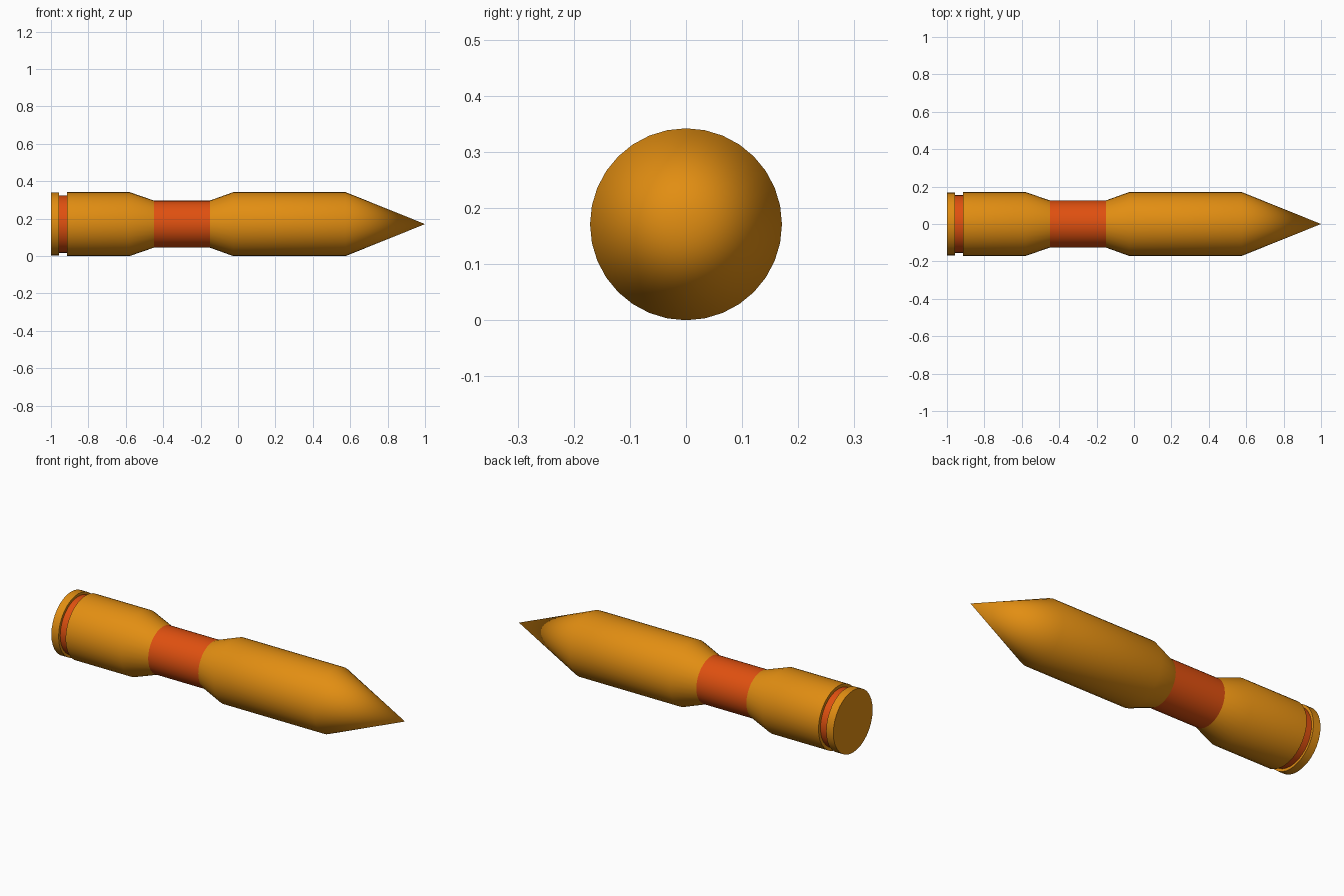
import bpy
import bmesh
import math

if "Cube" in bpy.data.objects:
    bpy.data.objects.remove(bpy.data.objects["Cube"])

SIDES = 32
R = 0.171          # main body radius
NECK = 0.126       # waist radius
GROOVE = 0.154     # groove radius
RIM = 0.168        # rear rim radius


def material(name, color):
    m = bpy.data.materials.new(name)
    m.diffuse_color = (*color, 1.0)
    m.use_nodes = True
    m.node_tree.nodes["Principled BSDF"].inputs["Base Color"].default_value = m.diffuse_color
    return m


orange = material("amber orange", (0.76, 0.27, 0.006))
red = material("red orange", (0.74, 0.08, 0.005))


def lathe(name, profile, mat):
    """Revolve (x, radius) points around the long x axis; radius 0 gives a pole."""
    bm = bmesh.new()
    rings = []
    for x, r in profile:
        if r == 0:
            rings.append([bm.verts.new((x, 0, R))] * SIDES)
        else:
            rings.append([bm.verts.new((x, r * math.sin(a), R + r * math.cos(a)))
                          for a in (2 * math.pi * i / SIDES for i in range(SIDES))])
    for a, b in zip(rings, rings[1:]):
        for i in range(SIDES):
            j = (i + 1) % SIDES
            corners = list(dict.fromkeys((a[i], b[i], b[j], a[j])))
            # reversed so the normals point away from the axis
            bm.faces.new(corners[::-1])
    bm.normal_update()
    # make sure the shell faces outward
    if sum(f.normal.dot(f.calc_center_median() - f.calc_center_median().project((1, 0, 0)) -
           type(f.normal)((0, 0, R))) for f in bm.faces) < 0:
        bmesh.ops.reverse_faces(bm, faces=bm.faces[:])
    me = bpy.data.meshes.new(name)
    bm.to_mesh(me)
    bm.free()
    me.materials.append(mat)
    ob = bpy.data.objects.new(name, me)
    bpy.context.collection.objects.link(ob)
    bpy.ops.object.select_all(action='DESELECT')
    ob.select_set(True)
    bpy.context.view_layer.objects.active = ob
    bpy.ops.object.shade_smooth_by_angle(angle=math.radians(30))
    return ob


# rear rim with closed base
lathe("rear_rim", [(-1.0, 0), (-1.0, RIM), (-0.957, RIM), (-0.957, GROOVE)], orange)
# recessed groove
lathe("groove_ring", [(-0.957, GROOVE), (-0.913, GROOVE)], red)
# casing narrowing to the waist
lathe("casing", [(-0.913, GROOVE), (-0.913, R), (-0.58, R), (-0.45, NECK)], orange)
# waist band
lathe("waist_band", [(-0.45, NECK), (-0.15, NECK)], red)
# front body and pointed nose
lathe("nose_body", [(-0.15, NECK), (-0.025, R), (0.575, R), (1.0, 0)], orange)
